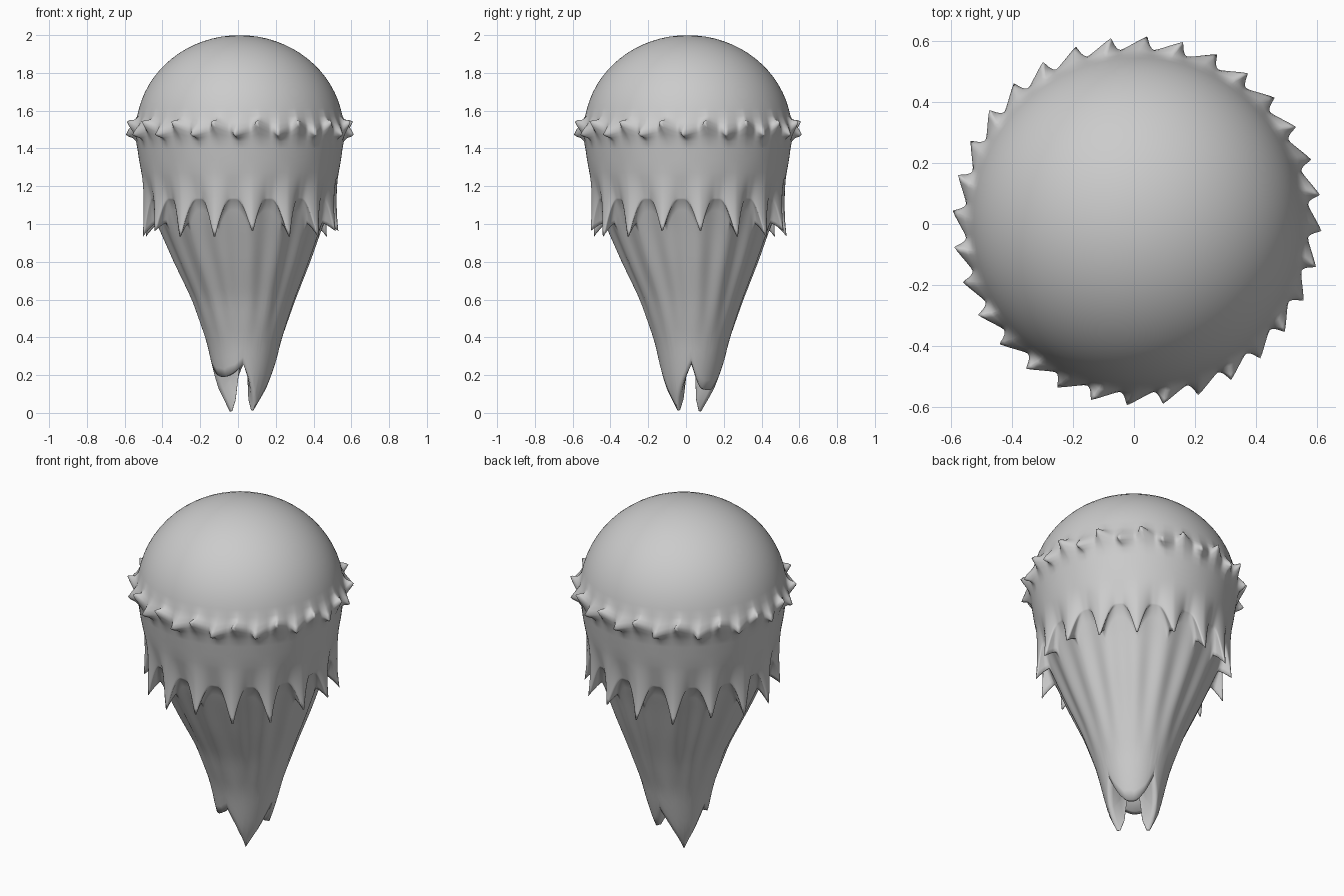
import bpy, bmesh, math

if "Cube" in bpy.data.objects:
    bpy.data.objects.remove(bpy.data.objects["Cube"])

COLS = 384
TEETH = 32      # short spikes round the rim
FRINGE = 16     # hanging points round the skirt


def lerp_table(table, x):
    """Linear lookup in a list of (x, value), x ascending."""
    for (x0, v0), (x1, v1) in zip(table, table[1:]):
        if x <= x1:
            t = max(0.0, (x - x0) / (x1 - x0))
            return v0 + (v1 - v0) * t
    return table[-1][1]


CONE = [(0, .085), (.12, .135), (.2, .155), (.38, .197), (.6, .272),
        (.8, .357), (.97, .425), (1.1, .478), (1.2, .503)]
SHIFT = [(0, .018), (.3, .03), (.6, .03), (1.0, .012), (2, .008)]
# tip height, notch height, sharpness of the four lobes at the foot
LOBES = [(.115, .26, 2.6), (.0, .25, 1.1), (.185, .25, 2.0), (.005, .25, 1.1)]


def wave(a, count, phase=0.0):
    """Index of the nearest tooth and signed distance from it (-1..1)."""
    u = (a - phase) / (2 * math.pi) * count
    k = round(u)
    return k % count, (u - k) * 2


def column(a):
    """Profile of the body at angle a: list of (radius, z, twist)."""
    pts = []
    # dome
    for i in range(1, 17):
        t = math.radians(81) * i / 16
        pts.append((.55 * math.sin(t), 1.49 + .51 * math.cos(t), 0))
    # rim teeth, tips turned alternately up and down
    k, d = wave(a, TEETH)
    w = (1 - abs(d)) ** 1.4
    lift = (.045 if k % 2 else -.03) * w
    for r, z, g in ((.552, 1.54, .25), (.56, 1.52, .7), (.562, 1.50, 1),
                    (.56, 1.485, .75), (.555, 1.465, .3)):
        pts.append((r + .047 * w * g, z + lift * g, -.06 * w * g))
    # skirt, drawn out into hanging points
    k, d = wave(a, FRINGE, math.radians(7))
    w = max(0, 1 - abs(d) / .85) ** 1.7
    zs = 1.14 - (.235 if k % 3 else .2) * w
    pts += [(.549, 1.44, 0), (.543, 1.4, 0), (.535, 1.34, 0), (.522, 1.27, 0)]
    for i in range(1, 9):
        t = i / 8
        z = 1.27 + (zs - 1.27) * t
        base = .522 - .033 * t
        pts.append((base + .037 * w * t * t, z, 0))
    # underside of the fringe running into the cone
    zi = 1.125 - .125 * w
    ri = lerp_table(CONE, zi)
    r0, z0, _ = pts[-1]
    for t in (.15, .6):
        pts.append((r0 + (ri - r0) * t, z0 + (zi - z0) * (t + .1), 0))
    # cone with soft folds, split into four lobes at the foot
    q, d = wave(a, 4, math.radians(45))
    tip, notch, p = LOBES[q]
    zb = tip + (notch - tip) * abs(d) ** p
    for i in range(19):
        z = zi + (zb - zi) * i / 18
        fold = .007 * math.cos(FRINGE * (a - math.radians(7)))
        fold *= max(0, min(1, (z - .4) / .4))
        pts.append((lerp_table(CONE, z) + fold, z, 0))
    # inner side of the lobes
    rb = lerp_table(CONE, zb)
    pts += [(rb * .82, zb + .004, 0), (rb * .55, zb + .05, 0),
            (rb * .3, .28, 0)]
    return pts


bm = bmesh.new()


def pole(z):
    s = lerp_table(SHIFT, z)
    return bm.verts.new((s, s, z))


grid = []
for c in range(COLS):
    a = 2 * math.pi * c / COLS
    col = []
    for r, z, tw in column(a):
        s = lerp_table(SHIFT, z)
        col.append(bm.verts.new((s + r * math.cos(a + tw),
                                 s + r * math.sin(a + tw), z)))
    grid.append(col)
top, foot = pole(2.0), pole(.3)
for c in range(COLS):
    A, B = grid[c], grid[(c + 1) % COLS]
    bm.faces.new((top, A[0], B[0]))
    bm.faces.new((foot, B[-1], A[-1]))
    for i in range(len(A) - 1):
        bm.faces.new((A[i], A[i + 1], B[i + 1], B[i]))
bmesh.ops.recalc_face_normals(bm, faces=bm.faces)
for f in bm.faces:
    f.smooth = True

mesh = bpy.data.meshes.new("domed_body")
bm.to_mesh(mesh)
bm.free()
body = bpy.data.objects.new("domed_body", mesh)
bpy.context.collection.objects.link(body)
# light smoothing rounds the folds and teeth
sm = body.modifiers.new("soften", 'SMOOTH')
sm.factor = .4
sm.iterations = 2
